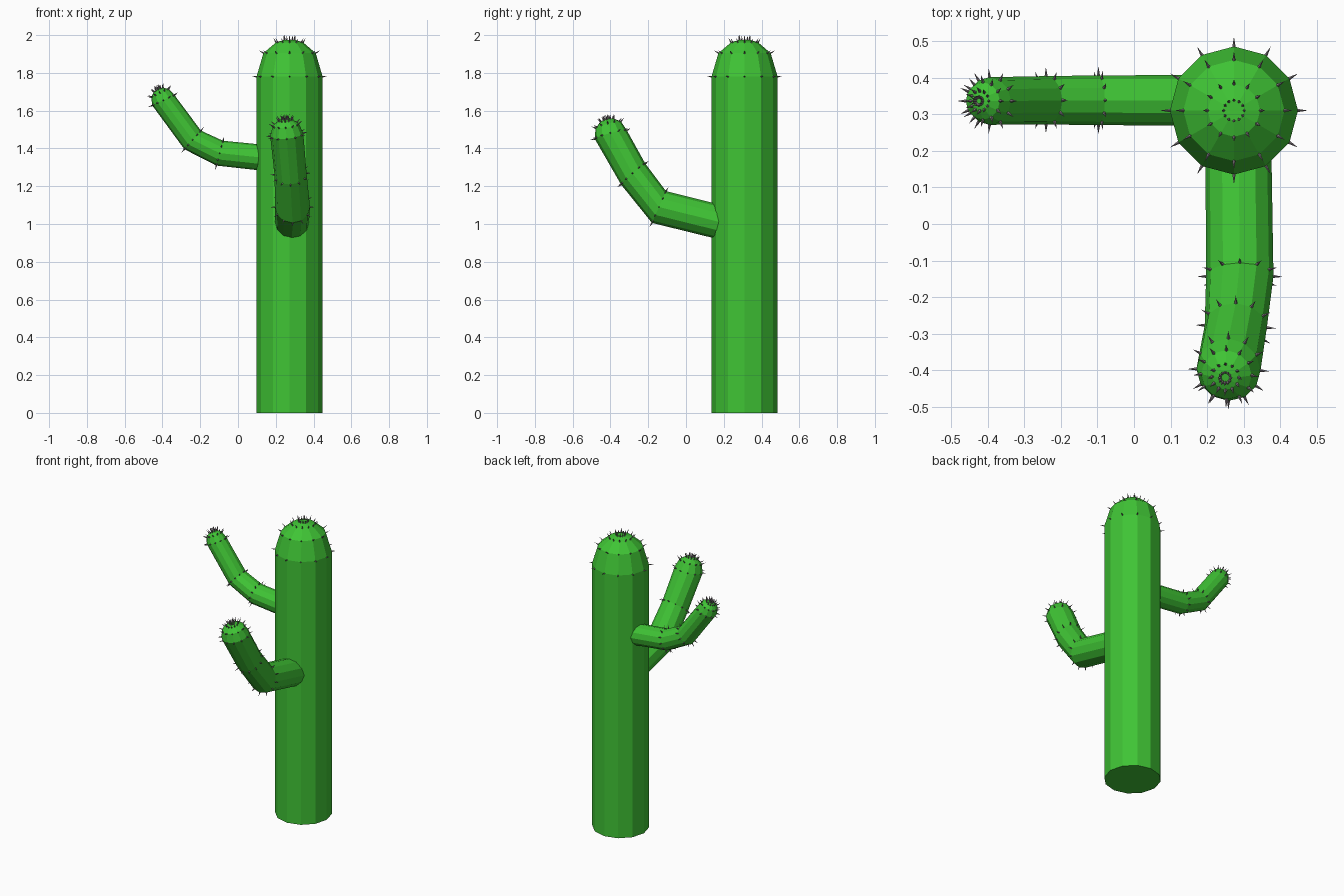
import bpy, bmesh, math
from mathutils import Vector

if "Cube" in bpy.data.objects:
    bpy.data.objects.remove(bpy.data.objects["Cube"])

SIDES = 12


def material(name, color):
    m = bpy.data.materials.new(name)
    m.diffuse_color = color
    m.use_nodes = True
    m.node_tree.nodes["Principled BSDF"].inputs["Base Color"].default_value = m.diffuse_color
    return m


GREEN = material("cactus_green", (0.05, 0.55, 0.035, 1))
GREY = material("spine_grey", (0.25, 0.22, 0.24, 1))


def finish(bm, name, mat):
    mesh = bpy.data.meshes.new(name)
    bm.to_mesh(mesh)
    bm.free()
    mesh.materials.append(mat)
    bpy.context.collection.objects.link(bpy.data.objects.new(name, mesh))


def spike(bm, base, direction, length, radius):
    q = direction.to_track_quat('Z', 'Y')
    start = base - direction * 0.004
    ring = [bm.verts.new(start + q @ Vector((radius * math.cos(a), radius * math.sin(a), 0)))
            for a in (i * math.tau / 4 for i in range(4))]
    tip = bm.verts.new(base + direction * length)
    for i in range(4):
        bm.faces.new((ring[i], ring[(i + 1) % 4], tip))
    bm.faces.new(ring[::-1])


def stem(name, rings, side, spined_from, length):
    """Loft rings of (centre, axis, radius), cap them, and put spines on the upper rings."""
    bm = bmesh.new()
    loops = []
    for centre, axis, r in rings:
        n = Vector(axis).normalized()
        u = (Vector(side) - n * n.dot(Vector(side))).normalized()
        v = n.cross(u)
        loops.append([bm.verts.new(Vector(centre) + r * (u * math.cos(a) + v * math.sin(a)))
                      for a in (i * math.tau / SIDES for i in range(SIDES))])
    for lo, hi in zip(loops, loops[1:]):
        for i in range(SIDES):
            j = (i + 1) % SIDES
            bm.faces.new((lo[i], lo[j], hi[j], hi[i]))
    bm.faces.new(loops[0][::-1])
    bm.faces.new(loops[-1])
    bm.normal_update()
    spines = bmesh.new()
    for loop in loops[spined_from:]:
        for v in loop:
            spike(spines, v.co, v.normal.copy(), length, 0.005)
    finish(bm, name, GREEN)
    finish(spines, name + "_spines", GREY)


def dome(centre, axis, r, height):
    """Shrinking rings that round off the end of a stem."""
    n = Vector(axis).normalized()
    return [(Vector(centre) + n * height * h, n, r * k)
            for k, h in ((1, 0), (0.79, 0.64), (0.41, 0.93), (0.16, 1))]


# Trunk
UP = (0, 0, 1)
trunk_xy = (0.273, 0.31)
stem("trunk", [((*trunk_xy, 0), UP, 0.175)] + dome((*trunk_xy, 1.78), UP, 0.175, 0.195),
     (1, 0, 0), 1, 0.027)

# Upper arm, reaching left
stem("left_arm",
     [((0.19, 0.338, 1.345), (-1, 0, 0.07), 0.069),
      ((-0.097, 0.338, 1.375), (-1, 0, 0.27), 0.068),
      ((-0.24, 0.338, 1.445), (-0.78, 0, 0.7), 0.066)]
     + dome((-0.395, 0.336, 1.655), (-0.42, 0, 0.9), 0.065, 0.066),
     (0, 1, 0), 1, 0.024)

# Lower arm, reaching forward
stem("front_arm",
     [((0.285, 0.22, 1.0), (0, -1, 0.22), 0.09),
      ((0.289, -0.143, 1.09), (0, -0.95, 0.42), 0.092),
      ((0.278, -0.28, 1.265), (-0.06, -0.66, 0.75), 0.085)]
     + dome((0.258, -0.398, 1.473), (-0.1, -0.25, 0.95), 0.088, 0.085),
     (1, 0, 0), 1, 0.025)
